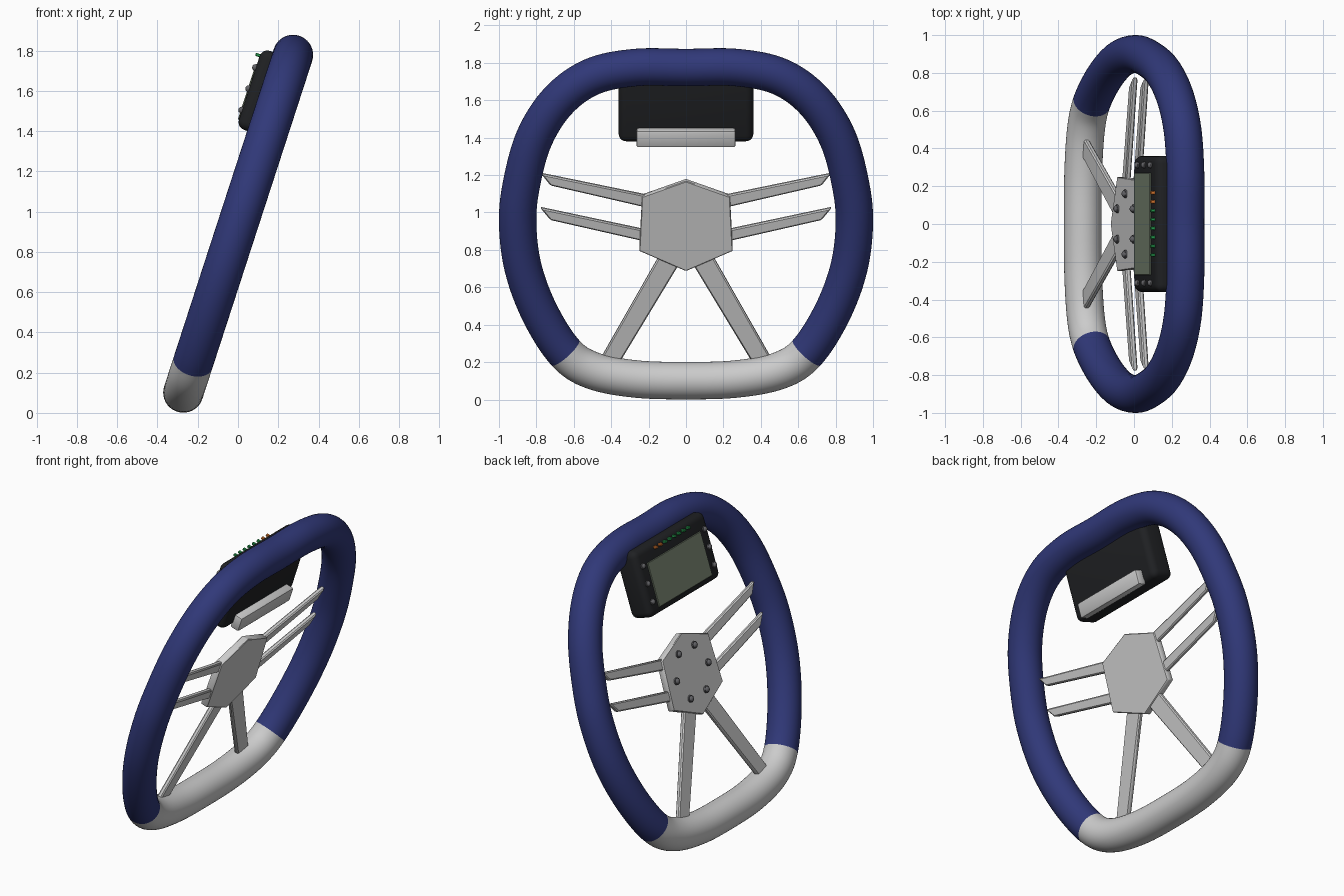
import bpy, bmesh, math
from mathutils import Matrix, Vector

if "Cube" in bpy.data.objects:
    bpy.data.objects.remove(bpy.data.objects["Cube"])

# Wheel frame: local x = driver's right, local y = up the wheel plane, local z = towards driver
T = math.radians(18)
S, C, ZC = math.sin(T), math.cos(T), 0.9375
FRAME = Matrix(((0, S, -C, 0), (-1, 0, 0, 0), (0, C, S, ZC), (0, 0, 0, 1)))


def mat(name, rgb):
    m = bpy.data.materials.new(name)
    m.diffuse_color = (*rgb, 1)
    m.use_nodes = True
    m.node_tree.nodes["Principled BSDF"].inputs["Base Color"].default_value = m.diffuse_color
    return m


BLUE = mat("blue_grip", (0.03, 0.04, 0.19))
BLACK = mat("black_plastic", (0.014, 0.015, 0.017))
SCREEN = mat("screen_green_grey", (0.17, 0.21, 0.15))
GREEN = mat("green_light", (0.02, 0.35, 0.08))
ORANGE = mat("orange_light", (0.75, 0.2, 0.03))
DARK = mat("dark_metal", (0.12, 0.12, 0.13))


def finish(name, bm, material=None, mirror=False, angle=35):
    bmesh.ops.recalc_face_normals(bm, faces=bm.faces)
    me = bpy.data.meshes.new(name)
    bm.to_mesh(me)
    bm.free()
    ob = bpy.data.objects.new(name, me)
    bpy.context.collection.objects.link(ob)
    ob.matrix_world = FRAME
    if material:
        me.materials.append(material)
    bpy.ops.object.select_all(action='DESELECT')
    bpy.context.view_layer.objects.active = ob
    ob.select_set(True)
    bpy.ops.object.shade_smooth_by_angle(angle=math.radians(angle))
    if mirror:
        ob.modifiers.new("mirror", 'MIRROR')
    return ob


def plane_pt(y, z, c=0.0):
    """Side-view (y, z) reading to wheel-plane coordinates."""
    return (y, (z - ZC - c * S) / C)


def prism(name, pts, c0, c1, bevel=0.0, seg=1, **kw):
    bm = bmesh.new()
    f = bm.faces.new([bm.verts.new((x, y, c0)) for x, y in pts])
    ext = bmesh.ops.extrude_face_region(bm, geom=[f])["geom"]
    for v in ext:
        if isinstance(v, bmesh.types.BMVert):
            v.co.z = c1
    bmesh.ops.recalc_face_normals(bm, faces=bm.faces)
    if bevel:
        bmesh.ops.bevel(bm, geom=list(bm.edges), offset=bevel, segments=seg,
                        profile=0.5, affect='EDGES')
    return finish(name, bm, **kw)


def rect(x0, x1, y0, y1):
    return [(x0, y0), (x1, y0), (x1, y1), (x0, y1)]


# Rim centre line, right half from top to bottom, then mirrored to a closed loop
half = [(0, 1.775), (.27, 1.775), (.5, 1.727), (.68, 1.6), (.81, 1.4), (.88, 1.15),
        (.9, .94), (.87, .7), (.78, .46), (.645, .25), (.5, .155), (.27, .11), (0, .101)]
loop = [Vector(plane_pt(*p)) for p in half + [(-y, z) for y, z in half[-2:0:-1]]]
N = len(loop)


def path(t):
    i, u = int(t), t - int(t)
    p0, p1, p2, p3 = (loop[(i + k) % N] for k in (-1, 0, 1, 2))
    return 0.5 * (2 * p1 + (p2 - p0) * u + (2 * p0 - 5 * p1 + 4 * p2 - p3) * u * u
                  + (3 * p1 - p0 - 3 * p2 + p3) * u ** 3)


def rim(name, t0, t1, material=None, r=0.1, sides=40, per=8):
    bm, rings = bmesh.new(), []
    for k in range((t1 - t0) * per + 1):
        t = t0 + k / per
        p = path(t)
        d = (path(t + .01) - path(t - .01 + N)).normalized()
        rings.append([bm.verts.new((p.x + d.y * r * math.cos(a), p.y - d.x * r * math.cos(a),
                                    r * math.sin(a)))
                      for a in (2 * math.pi * j / sides for j in range(sides))])
    for A, B in zip(rings, rings[1:]):
        for j in range(sides):
            m = (j + 1) % sides
            bm.faces.new((A[j], A[m], B[m], B[j]))
    bm.faces.new(rings[0])
    bm.faces.new(rings[-1])
    finish(name, bm, material, angle=50)


rim("rim_grip", 15, N + 9, BLUE)
rim("rim_lower", 9, 15)

# Hub plate and spokes
hub = [(0, 1.173), (.235, 1.09), (.25, .8), (0, .692), (-.25, .8), (-.235, 1.09)]
prism("hub_plate", [plane_pt(y, z, .02) for y, z in hub], 0, .045, .004)
spokes = {
    "upper_spoke": [(.2, 1.092), (.775, 1.21), (.725, 1.147), (.2, 1.026)],
    "middle_spoke": [(.2, .905), (.78, 1.028), (.725, .962), (.2, .843)],
    "lower_spoke": [(.12, .81), (.01, .77), (.355, .2), (.465, .205)],
}
for name, pts in spokes.items():
    prism(name, [plane_pt(y, z, .02) for y, z in pts], .006, .036, .007, mirror=True)


def button(name, x, y, c, r, h, material):
    """Short collar with a domed head."""
    bm = bmesh.new()
    bmesh.ops.create_cone(bm, cap_ends=True, segments=20, radius1=r, radius2=r, depth=h,
                          matrix=Matrix.Translation((x, y, c + h / 2)))
    bmesh.ops.create_uvsphere(bm, u_segments=20, v_segments=10, radius=r * .82,
                              matrix=Matrix.Translation((x, y, c + h)) @ Matrix.Diagonal((1, 1, .8, 1)))
    finish(name, bm, material)


for i in range(6):
    a = math.radians(60 * i)
    button(f"hub_bolt_{i}", .16 * math.cos(a), .16 * math.sin(a), .04, .022, .014, DARK)

# Display unit with rear bracket
prism("display_case", rect(-.36, .36, .455, .868), 0, .156, .04, 5, material=BLACK)
prism("display_screen", rect(-.27, .27, .495, .77), .14, .162, .003, material=SCREEN)
prism("display_bracket", rect(-.265, .265, .445, .54), -.05, .012, .012, 2)

# Side buttons and shift lights
for s in (-1, 1):
    for j, b in enumerate((.545, .657, .767)):
        button(f"display_button_{s}_{j}", s * .312, b, .15, .019, .012, DARK)
for i in range(8):
    x = -.165 + i * .047
    prism(f"shift_light_{i}", rect(x - .009, x + .009, .822, .838), .14, .178, .003,
          material=ORANGE if i < 2 else GREEN)
